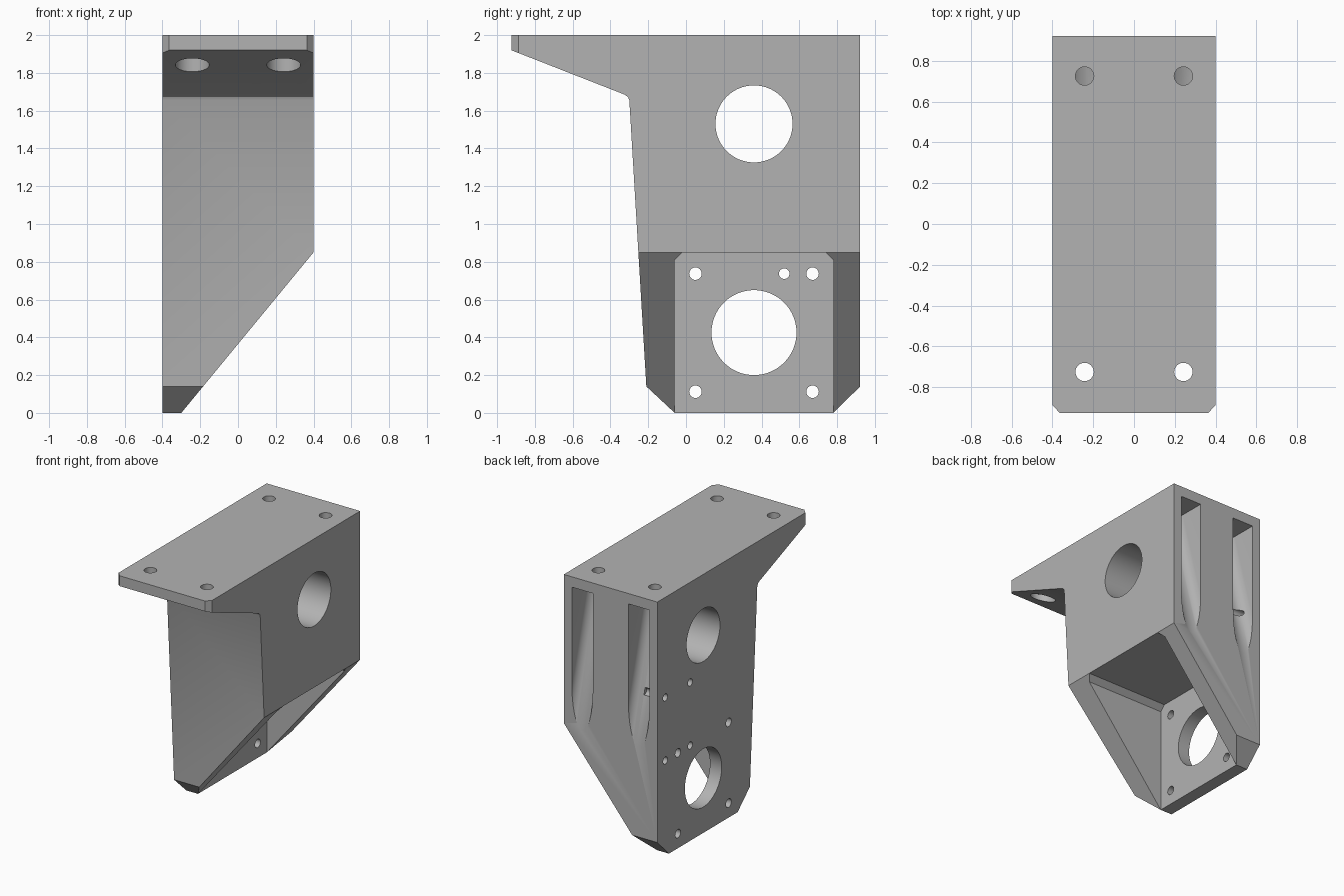
import bpy
import bmesh
from math import radians, cos, sin, pi
from mathutils import Vector

if "Cube" in bpy.data.objects:
    bpy.data.objects.remove(bpy.data.objects["Cube"])

grey = bpy.data.materials.new("matte grey")
grey.use_nodes = True
colour = (0.45, 0.45, 0.45, 1)
grey.diffuse_color = colour
grey.node_tree.nodes["Principled BSDF"].inputs["Base Color"].default_value = colour


def loft(name, start, end):
    """Solid between two matching rings of points."""
    bm = bmesh.new()
    a = [bm.verts.new(p) for p in start]
    b = [bm.verts.new(p) for p in end]
    bm.faces.new(a)
    bm.faces.new(b[::-1])
    for i in range(len(a)):
        j = (i + 1) % len(a)
        bm.faces.new((a[j], a[i], b[i], b[j]))
    bmesh.ops.recalc_face_normals(bm, faces=bm.faces)
    mesh = bpy.data.meshes.new(name)
    bm.to_mesh(mesh)
    bm.free()
    mesh.materials.append(grey)
    obj = bpy.data.objects.new(name, mesh)
    bpy.context.collection.objects.link(obj)
    return obj


def prism(name, points, axis, lo, hi):
    """Extrude a 2D outline along the x, y or z axis."""
    def place(p, t):
        q = list(p)
        q.insert("xyz".index(axis), t)
        return Vector(q)
    return loft(name, [place(p, lo) for p in points], [place(p, hi) for p in points])


def circle(u, v, r, n=48):
    return [(u + r * cos(2 * pi * i / n), v + r * sin(2 * pi * i / n)) for i in range(n)]


# Bracket body: side outline with top flange, angled gusset and chamfered foot
body = prism("bracket_body", [
    (-0.925, 2), (0.922, 2), (0.922, 0.14), (0.78, 0), (-0.06, 0), (-0.21, 0.14),
    (-0.3, 1.655), (-0.307, 1.672), (-0.325, 1.685), (-0.925, 1.92)], "x", -0.4, 0.4)

cutters = []

# Sloping underside
cutters.append(prism("slope_cutter", [(-0.3824, -0.1), (0.6, 1.093), (0.6, -0.1)], "y", -1, 1))

# Motor pocket behind the mounting plate
cutters.append(prism("pocket_cutter", [
    (-0.06, -0.1), (0.78, -0.1), (0.78, 0.81), (0.74, 0.85), (-0.02, 0.85), (-0.06, 0.81)],
    "x", -0.3, 0.6))

# Chamfered front corners of the flange
for s in (-1, 1):
    cutters.append(prism("corner_cutter", [
        (s * 0.36, -0.93), (s * 0.41, -0.93), (s * 0.41, -0.876)], "z", 1.8, 2.1))

# Large bores through the side
cutters.append(prism("upper_bore_cutter", circle(0.36, 1.53, 0.204, 64), "x", -0.5, 0.5))
cutters.append(prism("lower_bore_cutter", circle(0.36, 0.425, 0.225, 64), "x", -0.5, -0.2))

# Motor screw holes and small blind holes
for y in (0.05, 0.67):
    for z in (0.112, 0.737):
        cutters.append(prism("motor_hole_cutter", circle(y, z, 0.033, 24), "x", -0.5, -0.2))
for y in (0.52, 0.824):
    for z in (0.737, 1.225):
        cutters.append(prism("small_hole_cutter", circle(y, z, 0.028, 24), "x", -0.5, -0.22))

# Flange screw holes, front counterbores and long tapering back channels
for x in (-0.242, 0.242):
    for y in (-0.725, 0.725):
        cutters.append(prism("flange_hole_cutter", circle(x, y, 0.045, 32), "z", 1.85, 2.1))
    cutters.append(prism("counterbore_cutter", circle(x, -0.725, 0.09), "z", 1.5, 1.92))
    arc = [(x + 0.09 * cos(pi + pi * i / 24), 0.09 * sin(pi + pi * i / 24)) for i in range(25)]

    def ring(y, z):
        return [(px, y + py, z) for px, py in arc] + [(x + 0.09, 1.3, z), (x - 0.09, 1.3, z)]
    cutters.append(loft("channel_cutter", ring(0.725, 1.92), ring(1.04, 0.727)))

# Carve the body, then discard the cutters
bpy.context.view_layer.objects.active = body
for cutter in cutters:
    mod = body.modifiers.new("cut", "BOOLEAN")
    mod.operation = "DIFFERENCE"
    mod.solver = "EXACT"
    mod.object = cutter
    bpy.ops.object.modifier_apply(modifier=mod.name)
    bpy.data.objects.remove(cutter)

bpy.ops.object.select_all(action="DESELECT")
body.select_set(True)
bpy.ops.object.shade_smooth_by_angle(angle=radians(30))
